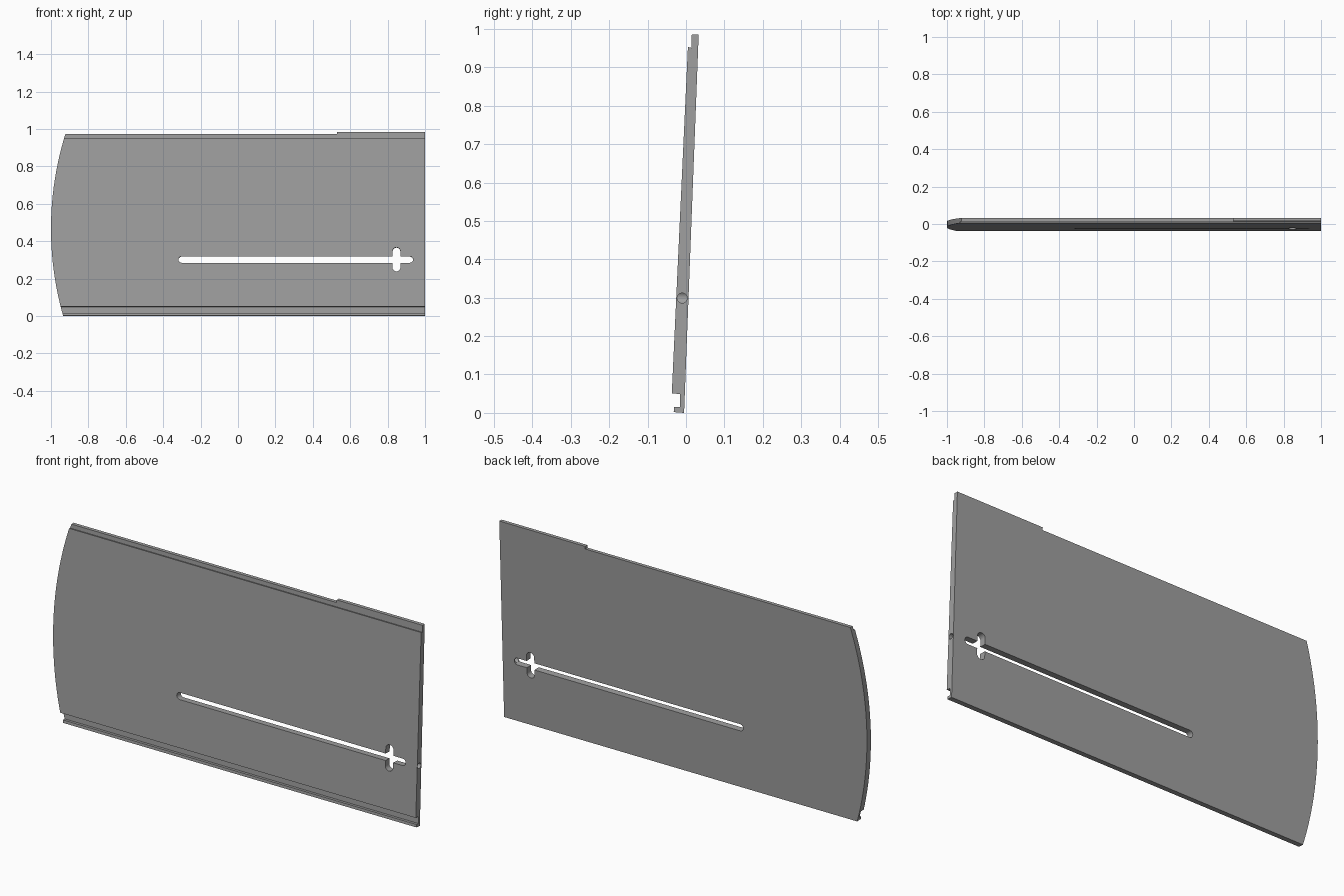
import bpy, bmesh, math
from mathutils import Matrix, Vector

cube = bpy.data.objects.get("Cube")
if cube:
    bpy.data.objects.remove(cube, do_unlink=True)

TILT = math.radians(2.5)


def make_object(name, bm):
    bmesh.ops.recalc_face_normals(bm, faces=bm.faces)
    mesh = bpy.data.meshes.new(name)
    bm.to_mesh(mesh)
    bm.free()
    obj = bpy.data.objects.new(name, mesh)
    bpy.context.collection.objects.link(obj)
    return obj


def prism(name, points, direction):
    """Extrude a closed outline along a direction."""
    bm = bmesh.new()
    face = bm.faces.new([bm.verts.new(p) for p in points])
    ext = bmesh.ops.extrude_face_region(bm, geom=[face])
    moved = [g for g in ext["geom"] if isinstance(g, bmesh.types.BMVert)]
    bmesh.ops.translate(bm, verts=moved, vec=direction)
    return make_object(name, bm)


def rod(name, radius, depth, centre, axis, segments):
    """Cylinder along the given axis."""
    bm = bmesh.new()
    turn = Vector((0, 0, 1)).rotation_difference(Vector(axis)).to_matrix().to_4x4()
    bmesh.ops.create_cone(bm, cap_ends=True, segments=segments, radius1=radius,
                          radius2=radius, depth=depth,
                          matrix=Matrix.Translation(centre) @ turn)
    return make_object(name, bm)


def slot(name, x0, x1, z0, z1):
    """Round-ended slot cutter, square to the tilted panel."""
    r = min(x1 - x0, z1 - z0) / 2
    n = 12
    pts = []
    for cx, cz, start in ((x1 - r, z1 - r, 0), (x0 + r, z1 - r, 1),
                          (x0 + r, z0 + r, 2), (x1 - r, z0 + r, 3)):
        for i in range(n):
            a = math.pi / 2 * (start + (i + 0.5) / n)
            pts.append((cx + r * math.cos(a), -0.11, cz + r * math.sin(a) + 0.1 * math.sin(TILT)))
    return prism(name, pts, Vector((0, math.cos(TILT), -math.sin(TILT))) * 0.2)


def cut(obj, cutter, operation="DIFFERENCE"):
    """Apply a boolean and drop the cutter."""
    cutter.hide_render = True
    mod = obj.modifiers.new("cut", "BOOLEAN")
    mod.operation = operation
    mod.solver = "EXACT"
    mod.object = cutter
    graph = bpy.context.evaluated_depsgraph_get()
    mesh = bpy.data.meshes.new_from_object(obj.evaluated_get(graph))
    obj.modifiers.clear()
    obj.data = mesh
    bpy.data.objects.remove(cutter, do_unlink=True)


# Tilted panel with a rear lip on top and a hooked groove along the bottom
profile = [(-0.005, 0), (0.033, 0.985), (0.015, 0.985), (0.014, 0.951),
           (0.005, 0.953), (-0.037, 0.051), (-0.015, 0.049), (-0.016, 0.015),
           (-0.031, 0.016), (-0.032, 0.002)]
panel = prism("panel", [(-1.05, y, z) for y, z in profile], (2.05, 0, 0))

# Curved left-hand end
cut(panel, rod("end_curve", 1.7, 1, (0.7, 0, 0.467), (0, 1, 0), 240), "INTERSECT")

# Lower stretch of the top lip
step = [(-1.2, -0.2, 0.972), (0.53, -0.2, 0.972), (0.53, -0.2, 1.2), (-1.2, -0.2, 1.2)]
cut(panel, prism("lip_step", step, (0, 0.4, 0)))

# Long slot, crossing slot and the hole drilled in from the end
cut(panel, slot("long_slot", -0.318, 0.936, 0.284, 0.318))
cut(panel, slot("cross_slot", 0.826, 0.868, 0.238, 0.366))
cut(panel, rod("end_hole", 0.013, 0.2, (1.02, -0.01, 0.299), (1, 0, 0), 24))

grey = bpy.data.materials.new("grey")
grey.use_nodes = True
colour = (0.35, 0.35, 0.35, 1)
grey.diffuse_color = colour
grey.node_tree.nodes["Principled BSDF"].inputs["Base Color"].default_value = colour
panel.data.materials.clear()
panel.data.materials.append(grey)

bpy.context.view_layer.objects.active = panel
panel.select_set(True)
bpy.ops.object.shade_smooth_by_angle(angle=math.radians(30))
